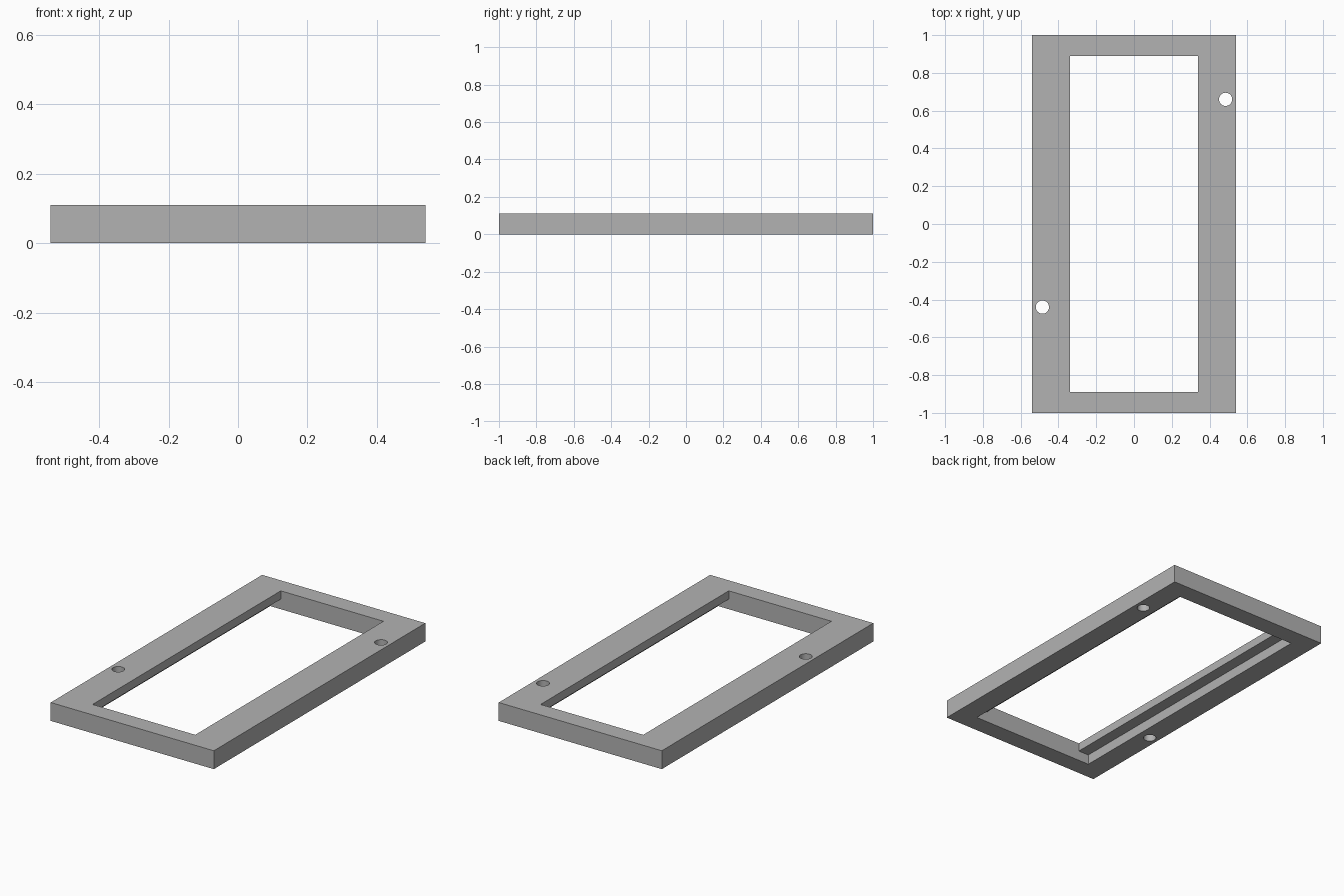
import bpy
import math

if "Cube" in bpy.data.objects:
    bpy.data.objects.remove(bpy.data.objects["Cube"], do_unlink=True)

HALF_W, HALF_L, HEIGHT = 0.54, 1.0, 0.11
OPEN_W, OPEN_L = 0.34, 0.89
REBATE_W, LEDGE_Z = 0.41, 0.06
HOLE_R = 0.035

grey = bpy.data.materials.new("plain grey")
grey.use_nodes = True
colour = (0.45, 0.45, 0.45, 1)
grey.diffuse_color = colour
grey.node_tree.nodes["Principled BSDF"].inputs["Base Color"].default_value = colour


def box(name, half_x, half_y, z0, z1):
    bpy.ops.mesh.primitive_cube_add(size=2, location=(0, 0, (z0 + z1) / 2))
    ob = bpy.context.object
    ob.name = name
    ob.scale = (half_x, half_y, (z1 - z0) / 2)
    bpy.ops.object.transform_apply(location=True, rotation=False, scale=True)
    ob.data.materials.append(grey)
    return ob


def cut(target, cutter):
    mod = target.modifiers.new("cut", "BOOLEAN")
    mod.operation = "DIFFERENCE"
    mod.solver = "EXACT"
    mod.object = cutter
    bpy.context.view_layer.objects.active = target
    bpy.ops.object.modifier_apply(modifier=mod.name)
    bpy.data.objects.remove(cutter, do_unlink=True)


# Frame slab
frame = box("frame", HALF_W, HALF_L, 0, HEIGHT)

# Window opening, and the wider rebate underneath along the long sides
cut(frame, box("opening_cutter", OPEN_W, OPEN_L, -0.1, HEIGHT + 0.1))
cut(frame, box("rebate_cutter", REBATE_W, OPEN_L, -0.1, LEDGE_Z))

# Screw holes, one through each long rail
for x, y in ((0.485, 0.66), (-0.485, -0.44)):
    bpy.ops.mesh.primitive_cylinder_add(vertices=40, radius=HOLE_R, depth=1,
                                        location=(x, y, 0))
    hole = bpy.context.object
    hole.name = "hole_cutter"
    hole.data.materials.append(grey)
    cut(frame, hole)

bpy.ops.object.select_all(action="DESELECT")
frame.select_set(True)
bpy.context.view_layer.objects.active = frame
bpy.ops.object.shade_smooth_by_angle(angle=math.radians(30))
